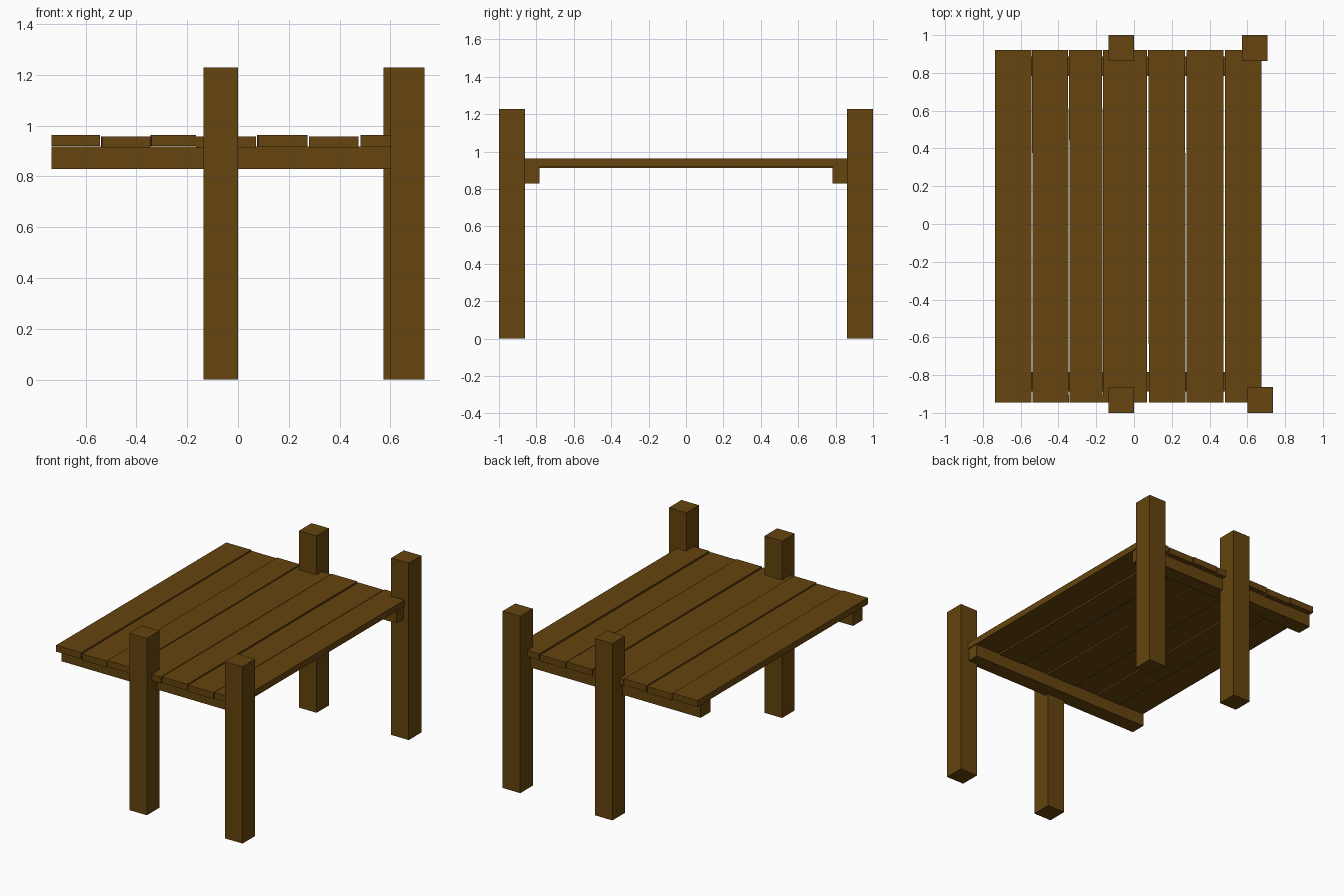
import bpy, math

if "Cube" in bpy.data.objects:
    bpy.data.objects.remove(bpy.data.objects["Cube"])

wood = bpy.data.materials.new("brown_wood")
wood.diffuse_color = (0.13, 0.058, 0.0045, 1)
wood.use_nodes = True
wood.node_tree.nodes["Principled BSDF"].inputs["Base Color"].default_value = wood.diffuse_color


def box(name, x, y, z, turn=0.0):
    """Box from (min, max) ranges, turned about its own vertical axis."""
    bpy.ops.mesh.primitive_cube_add(size=1)
    ob = bpy.context.object
    ob.name = name
    ob.location = [(r[0] + r[1]) / 2 for r in (x, y, z)]
    ob.scale = [r[1] - r[0] for r in (x, y, z)]
    ob.rotation_euler[2] = math.radians(turn)
    bpy.ops.object.transform_apply(location=False, rotation=True, scale=True)
    ob.data.materials.append(wood)
    return ob


# Four posts standing just outside the beams
for name, x0, y0 in (("front_left_post", -0.135, -1.0), ("front_right_post", 0.6, -1.0),
                     ("back_left_post", -0.135, 0.862), ("back_right_post", 0.573, 0.862)):
    box(name, (x0, x0 + 0.135), (y0, y0 + 0.138), (0, 1.228))

# Two support beams under the deck
for name, y0 in (("front_beam", -0.888), ("back_beam", 0.783)):
    box(name, (-0.735, 0.668), (y0, y0 + 0.105), (0.83, 0.917))

# Deck planks, uneven in height: left edge, right edge, top, turn in degrees
planks = [(-0.735, -0.543, 0.963, 0), (-0.538, -0.347, 0.957, 0.1),
          (-0.342, -0.167, 0.963, 0.1), (-0.165, 0.070, 0.958, 0),
          (0.077, 0.272, 0.962, 0.1), (0.279, 0.474, 0.957, 0),
          (0.482, 0.674, 0.962, 0)]
for i, (x0, x1, top, turn) in enumerate(planks):
    box(f"deck_plank_{i + 1}", (x0, x1), (-0.946, 0.922), (top - 0.044, top), turn)
